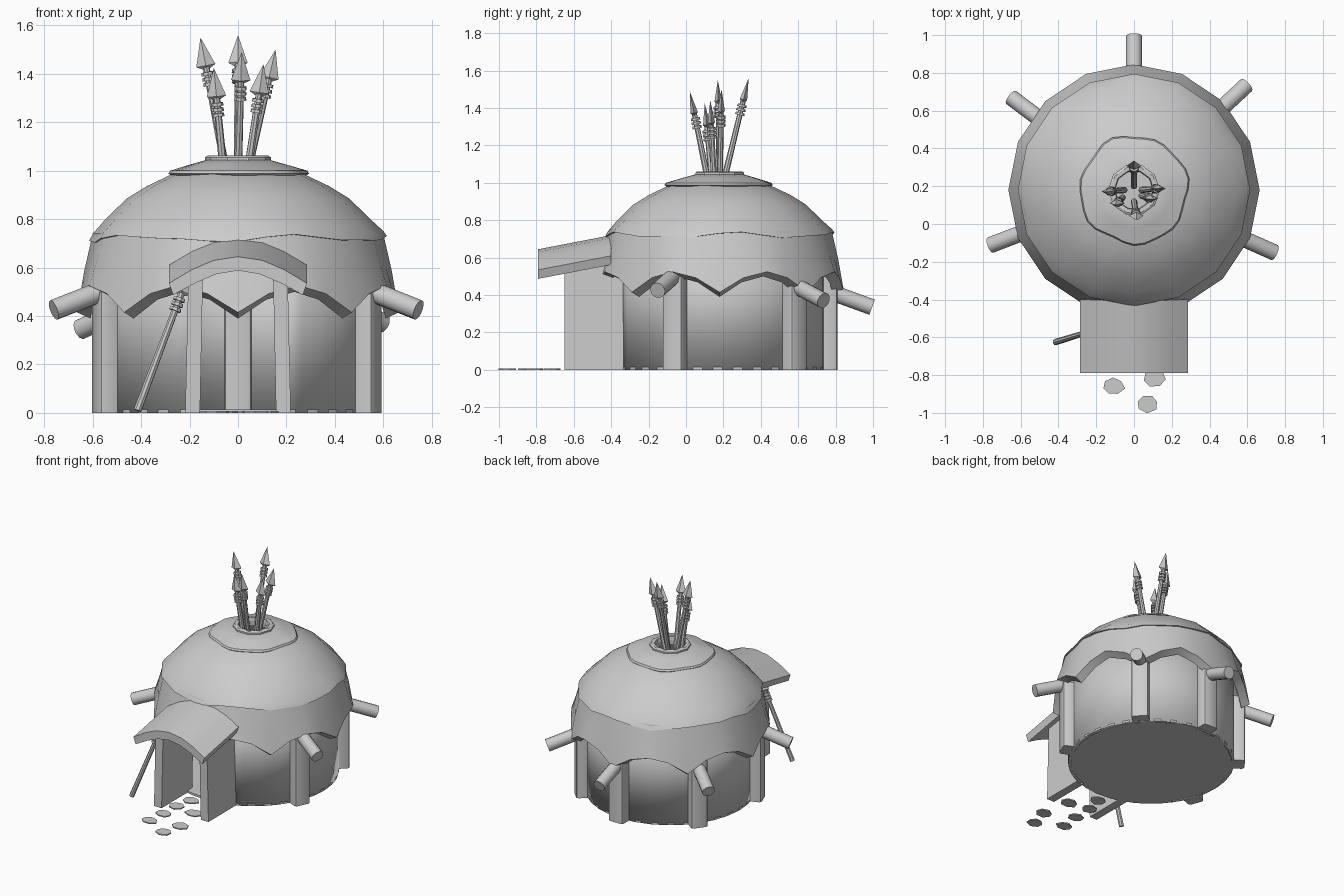
import bpy, bmesh, math, random
from math import sin, cos, pi, radians
from mathutils import Vector, Matrix

cube = bpy.data.objects.get("Cube")
if cube:
    bpy.data.objects.remove(cube)
random.seed(4)
CENTRE = Vector((0, 0.18, 0))

mat = bpy.data.materials.new("plain_grey")
mat.use_nodes = True
GREY = (0.6, 0.6, 0.6, 1)
mat.diffuse_color = GREY
mat.node_tree.nodes["Principled BSDF"].inputs["Base Color"].default_value = GREY


def finish(name, bm, smooth=True, angle=35):
    bmesh.ops.recalc_face_normals(bm, faces=bm.faces)
    mesh = bpy.data.meshes.new(name)
    bm.to_mesh(mesh)
    bm.free()
    mesh.materials.append(mat)
    obj = bpy.data.objects.new(name, mesh)
    bpy.context.collection.objects.link(obj)
    if smooth:
        bpy.ops.object.select_all(action='DESELECT')
        obj.select_set(True)
        bpy.context.view_layer.objects.active = obj
        bpy.ops.object.shade_smooth_by_angle(angle=radians(angle))
    return obj


def shell(name, rings, point, segments=32, closed=False, **kw):
    """Revolved surface; point(ring, angle, index) gives radius and height."""
    bm = bmesh.new()
    loops = []
    for ring in rings:
        loop = []
        for i in range(segments):
            a = 2 * pi * i / segments
            r, z = point(ring, a, i)
            loop.append(bm.verts.new(CENTRE + Vector((r * cos(a), r * sin(a), z))))
        loops.append(loop)
    pairs = list(zip(loops, loops[1:])) + ([(loops[-1], loops[0])] if closed else [])
    for lo, hi in pairs:
        for i in range(segments):
            j = (i + 1) % segments
            bm.faces.new((lo[i], lo[j], hi[j], hi[i]))
    return finish(name, bm, **kw)


def facet(i):
    """Keeps a 32-step ring on a 16-sided outline."""
    return cos(pi / 16) if i % 2 else 1


def rod(bm, start, end, r1, r2, sides=8):
    axis = end - start
    m = Matrix.Translation((start + end) / 2) @ axis.to_track_quat('Z', 'Y').to_matrix().to_4x4()
    bmesh.ops.create_cone(bm, cap_ends=True, segments=sides, radius1=r1, radius2=r2,
                          depth=axis.length, matrix=m)


def prism(name, bottom, top):
    """Solid between two matching outlines."""
    bm = bmesh.new()
    a = [bm.verts.new(p) for p in bottom]
    b = [bm.verts.new(p) for p in top]
    bm.faces.new(a[::-1])
    bm.faces.new(b)
    for i in range(len(a)):
        j = (i + 1) % len(a)
        bm.faces.new((a[i], a[j], b[j], b[i]))
    return finish(name, bm, angle=30)


# round wall with a doorway at the front
bm = bmesh.new()
gap, steps = radians(17), 30
prev = None
for k in range(steps + 1):
    a = -pi / 2 + gap + (2 * pi - 2 * gap) * k / steps
    p = CENTRE + Vector((0.56 * cos(a), 0.56 * sin(a), 0))
    pair = (bm.verts.new(p), bm.verts.new(p + Vector((0, 0, 0.7))))
    if prev:
        bm.faces.new((prev[0], pair[0], pair[1], prev[1]))
    prev = pair
wall = finish("round_wall", bm)
thick = wall.modifiers.new("thickness", 'SOLIDIFY')
thick.thickness = 0.02

# floor
bm = bmesh.new()
rod(bm, CENTRE, CENTRE + Vector((0, 0, 0.015)), 0.56, 0.56, 32)
finish("floor", bm)


# lower roof skirt with a scalloped thick hem
def skirt_point(ring, a, i):
    r, z, wave = ring
    hem = (abs(sin(4 * a)) - 0.5) * 0.11
    return r * facet(i), z + wave * hem


shell("roof_skirt", [(0.6, 0.74, 0), (0.635, 0.6, 0.25), (0.665, 0.47, 1),
                     (0.61, 0.445, 1), (0.56, 0.68, 0)], skirt_point)


# upper roof dome with a wavy edge
def dome_point(ring, a, i):
    r, z, wave = ring
    return r * facet(i), z + wave * (0.012 * sin(5 * a + 1) + 0.006 * sin(9 * a))


shell("roof_dome", [(0.585, 0.718, 1), (0.615, 0.72, 1), (0.6, 0.745, 0.6), (0.55, 0.797, 0),
                    (0.46, 0.885, 0), (0.375, 0.937, 0), (0.27, 0.987, 0), (0.1, 1.02, 0)],
      dome_point)


# top cap with an uneven rim, and the smoke hole ring
def cap_point(ring, a, i):
    r, z, wave = ring
    return r + wave * (0.008 * sin(7 * a) + 0.006 * sin(4 * a)), z


shell("roof_cap", [(0.275, 0.98, 1), (0.287, 0.988, 1), (0.28, 1.0, 1), (0.2, 1.025, 0.4),
                   (0.13, 1.045, 0), (0.1, 1.04, 0), (0.1, 1.0, 0)], cap_point)
shell("smoke_hole_ring", [(0.1, 1.035, 0), (0.137, 1.035, 0), (0.137, 1.055, 0),
                          (0.125, 1.062, 0), (0.105, 1.06, 0)],
      lambda ring, a, i: ring[:2], segments=10, closed=True)

# posts and the sloping beam ends above them
for n, (deg, end_z) in enumerate([(-24, 0.425), (43, 0.37), (90, 0.335), (143, 0.345), (201, 0.425)]):
    a = radians(deg)
    out = Vector((cos(a), sin(a), 0))
    bm = bmesh.new()
    m = Matrix.Translation(CENTRE + out * 0.575 + Vector((0, 0, 0.25))) @ Matrix.Rotation(a, 4, 'Z')
    bmesh.ops.create_cube(bm, size=1, matrix=m @ Matrix.Diagonal((0.11, 0.115, 0.5, 1)))
    upright = [e for e in bm.edges if abs(e.verts[0].co.z - e.verts[1].co.z) > 0.4]
    bmesh.ops.bevel(bm, geom=upright, offset=0.018, segments=2, affect='EDGES', profile=0.5)
    finish(f"post_{n + 1}", bm)
    bm = bmesh.new()
    rod(bm, CENTRE + out * 0.5 + Vector((0, 0, end_z + 0.115)),
        CENTRE + out * 0.815 + Vector((0, 0, end_z)), 0.043, 0.043, 12)
    finish(f"beam_end_{n + 1}", bm)

# porch side walls
for name, s in (("porch_wall_left", 1), ("porch_wall_right", -1)):
    def outline(inner, outer, z):
        return [(s * inner, -0.65, z), (s * outer, -0.65, z), (s * outer, -0.3, z), (s * inner, -0.3, z)]
    prism(name, outline(0.157, 0.218, 0), outline(0.145, 0.205, 0.57))

# arched porch roof, tilted down to the front
upper = [(0, 0.645), (0.1, 0.63), (0.19, 0.592), (0.285, 0.535)]
lower = [(0, 0.588), (0.09, 0.573), (0.175, 0.537), (0.268, 0.487)]
arch = ([(-x, z) for x, z in upper[:0:-1]] + upper
        + lower[::-1] + [(-x, z) for x, z in lower[1:]])
prism("porch_roof", [(x, -0.79, z) for x, z in arch], [(x, -0.4, z + 0.075) for x, z in arch])


# spears: shaft, three bindings and a flat four-sided head
def spear(name, base, tip):
    base, tip = Vector(base), Vector(tip)
    d = (tip - base).normalized()
    neck = tip - d * 0.14
    bm = bmesh.new()
    rod(bm, base, neck + d * 0.03, 0.017, 0.014)
    for k in range(3):
        p = neck - d * (0.012 + 0.022 * k)
        rod(bm, p - d * 0.007, p + d * 0.007, 0.026, 0.024)
    side = (Vector((1, 0, 0)) - d * d.x).normalized()
    flat = d.cross(side)
    mid = neck + d * 0.022
    ring = [bm.verts.new(mid + v) for v in (side * 0.04, flat * 0.02, side * -0.04, flat * -0.02)]
    ends = [bm.verts.new(tip), bm.verts.new(neck)]
    for i in range(4):
        for e in ends:
            bm.faces.new((ring[i], ring[(i + 1) % 4], e))
    finish(name, bm)


spear("roof_spear_back", (0, 0.2, 1.0), (0, 0.335, 1.56))
spear("roof_spear_right", (-0.05, 0.18, 1.0), (-0.155, 0.17, 1.55))
spear("roof_spear_left", (0.04, 0.18, 1.0), (0.155, 0.19, 1.5))
spear("roof_spear_front", (0, 0.12, 1.0), (0.015, 0.02, 1.49))
spear("roof_spear_front_right", (-0.06, 0.14, 1.0), (-0.1, 0.1, 1.425))
spear("roof_spear_front_left", (0.04, 0.15, 1.0), (0.105, 0.13, 1.44))
spear("leaning_spear", (-0.415, -0.625, 0.01), (-0.19, -0.555, 0.61))

# flat path stones
stones = [(0.07, -0.95), (-0.11, -0.86), (0.105, -0.815), (-0.09, -0.72),
          (0.065, -0.6), (-0.09, -0.575), (-0.06, -0.45)]
for n, (x, y) in enumerate(stones):
    turn = random.random()
    pts = []
    for k in range(7):
        a = 2 * pi * (k + turn) / 7
        r = random.uniform(0.85, 1.1)
        pts.append((x + 0.06 * r * cos(a), y + 0.048 * r * sin(a)))
    prism(f"path_stone_{n + 1}", [(px, py, 0) for px, py in pts], [(px, py, 0.008) for px, py in pts])
